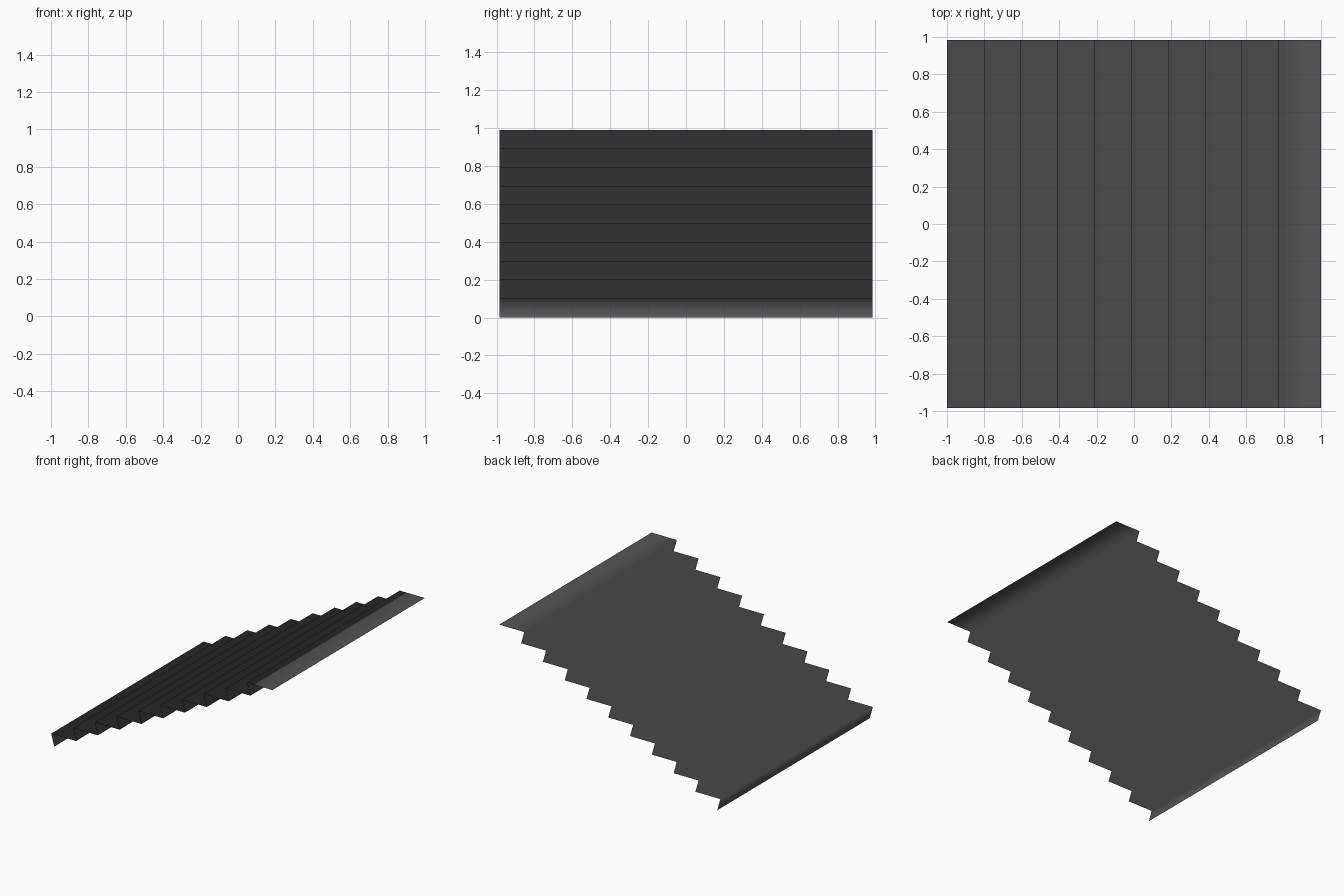
import bpy, bmesh

if "Cube" in bpy.data.objects:
    bpy.data.objects.remove(bpy.data.objects["Cube"])

# Open staircase sheet: ten treads and undercut risers, climbing towards +x
STEPS, RUN, RISE = 10, 0.197, 0.099
UNDERCUT, HALF_WIDTH = 0.028, 0.985

grey = bpy.data.materials.new("dark grey")
grey.diffuse_color = (0.09, 0.09, 0.09, 1)
grey.use_nodes = True
grey.node_tree.nodes["Principled BSDF"].inputs["Base Color"].default_value = grey.diffuse_color

# Zigzag profile: riser foot, then nosing, for each step; then the top tread end
profile = []
for i in range(STEPS):
    x = -1 + RUN * i
    profile += [(x + UNDERCUT, RISE * i), (x, RISE * (i + 1))]
profile.append((1, RISE * STEPS))

# Sweep the profile across the width
bm = bmesh.new()
rows = [[bm.verts.new((x, y, z)) for x, z in profile]
        for y in (-HALF_WIDTH, HALF_WIDTH)]
for i in range(len(profile) - 1):
    f = bm.faces.new((rows[0][i], rows[0][i + 1], rows[1][i + 1], rows[1][i]))
    f.smooth = True
mesh = bpy.data.meshes.new("stair_steps")
bm.to_mesh(mesh)
bm.free()
mesh.materials.append(grey)
stairs = bpy.data.objects.new("stair_steps", mesh)
bpy.context.collection.objects.link(stairs)
